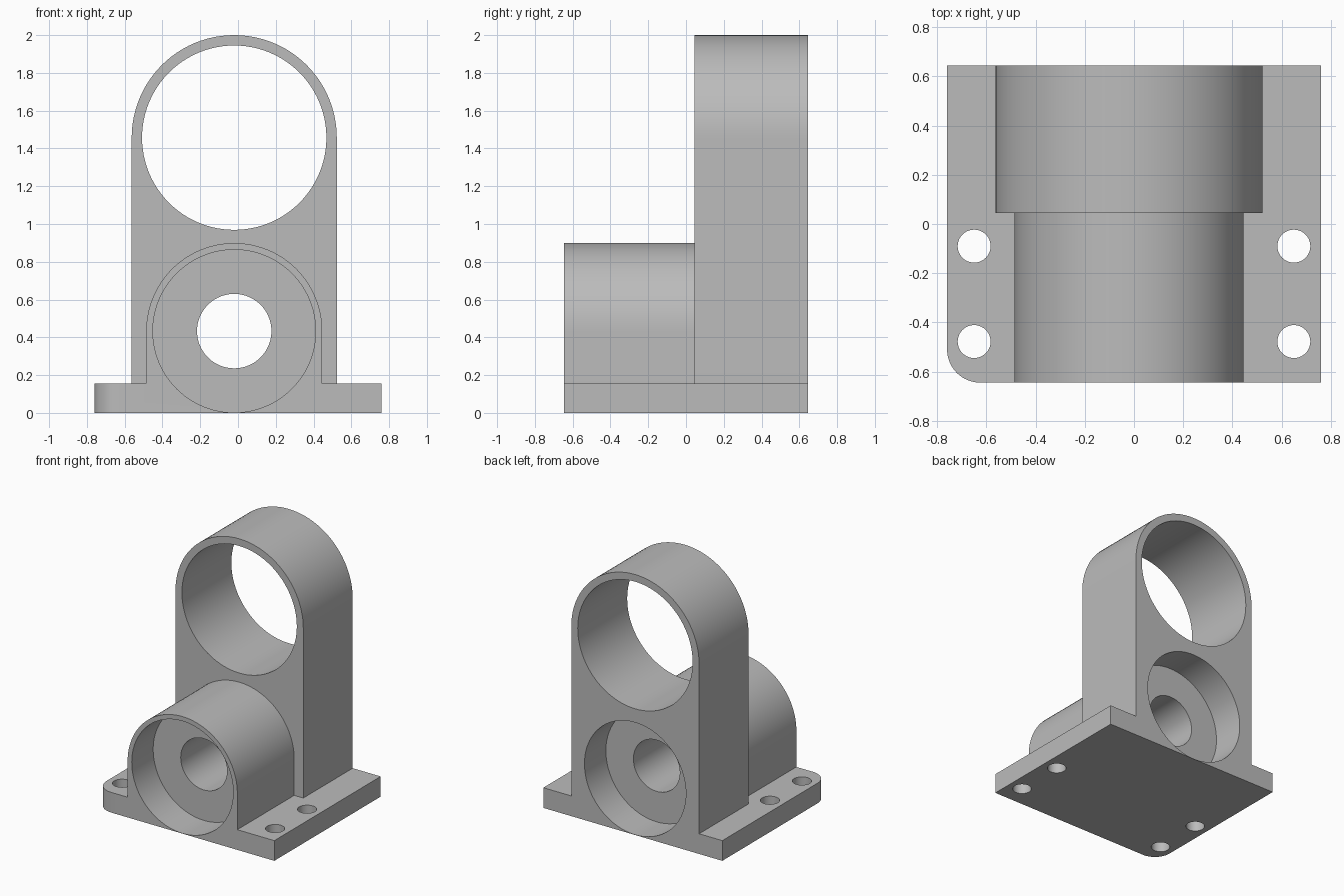
import bpy
import bmesh
from math import sin, cos, pi, radians
from mathutils import Vector

if "Cube" in bpy.data.objects:
    bpy.data.objects.remove(bpy.data.objects["Cube"], do_unlink=True)

AXIS_X = -0.02              # both bores sit slightly off centre
HALF_X, HALF_Y = 0.76, 0.645
PLATE_H = 0.155
LOW_Z, HIGH_Z = 0.433, 1.457
STEP_Y = 0.045              # front face of the tall tower
SINK = 0.06                 # arches start inside the plate

grey = bpy.data.materials.new("plain grey")
grey.use_nodes = True
COLOUR = (0.5, 0.5, 0.5, 1)
grey.diffuse_color = COLOUR
grey.node_tree.nodes["Principled BSDF"].inputs["Base Color"].default_value = COLOUR


def arc(cx, cy, r, start, end, steps):
    angles = [start + (end - start) * i / steps for i in range(steps + 1)]
    return [(cx + r * cos(a), cy + r * sin(a)) for a in angles]


def solid(name, outline, place, sweep):
    """Extrude a closed 2D outline, placed in space, along a vector."""
    bm = bmesh.new()
    face = bm.faces.new([bm.verts.new(place(u, v)) for u, v in outline])
    extruded = bmesh.ops.extrude_face_region(bm, geom=[face])["geom"]
    verts = [g for g in extruded if isinstance(g, bmesh.types.BMVert)]
    bmesh.ops.translate(bm, verts=verts, vec=Vector(sweep))
    bmesh.ops.recalc_face_normals(bm, faces=bm.faces[:])
    mesh = bpy.data.meshes.new(name)
    bm.to_mesh(mesh)
    bm.free()
    mesh.materials.append(grey)
    ob = bpy.data.objects.new(name, mesh)
    bpy.context.collection.objects.link(ob)
    return ob


def along_y(name, outline, y0, y1):
    return solid(name, outline, lambda u, v: (u, y0, v), (0, y1 - y0, 0))


def arch(name, r, z, y0, y1):
    outline = [(AXIS_X - r, SINK), (AXIS_X + r, SINK)]
    return along_y(name, outline + arc(AXIS_X, z, r, 0, pi, 48), y0, y1)


def bore(name, r, z, y0, y1):
    return along_y(name, arc(AXIS_X, z, r, 0, 2 * pi, 96)[:-1], y0, y1)


def combine(target, tool, operation):
    mod = target.modifiers.new(operation, 'BOOLEAN')
    mod.operation = operation
    mod.solver = 'EXACT'
    mod.object = tool
    bpy.context.view_layer.objects.active = target
    bpy.ops.object.modifier_apply(modifier=mod.name)
    bpy.data.objects.remove(tool, do_unlink=True)


# Mounting plate with one rounded front corner
R = 0.135
plate = [(HALF_X, -HALF_Y), (HALF_X, HALF_Y), (-HALF_X, HALF_Y)]
plate += arc(R - HALF_X, R - HALF_Y, R, pi, 1.5 * pi, 16)
bracket = solid("bearing_bracket", plate, lambda u, v: (u, v, 0), (0, 0, PLATE_H))

# Tall tower at the back and low boss at the front
combine(bracket, arch("tower", 0.543, HIGH_Z, STEP_Y, HALF_Y), 'UNION')
combine(bracket, arch("boss", 0.466, LOW_Z, -HALF_Y, STEP_Y + 0.1), 'UNION')

# Large upper bore, two counterbores and the shaft hole between them
DEPTH = 0.26
OUT = HALF_Y + 0.1
for name, r, z, y0, y1 in (
        ("upper_bore", 0.488, HIGH_Z, -0.05, OUT),
        ("front_counterbore", 0.431, LOW_Z, -OUT, DEPTH - HALF_Y),
        ("back_counterbore", 0.431, LOW_Z, HALF_Y - DEPTH, OUT),
        ("shaft_hole", 0.197, LOW_Z, -OUT, OUT)):
    combine(bracket, bore(name, r, z, y0, y1), 'DIFFERENCE')

# Four bolt holes
for x in (-0.65, 0.65):
    for y in (-0.09, -0.478):
        hole = solid("bolt_hole", arc(x, y, 0.067, 0, 2 * pi, 40)[:-1],
                     lambda u, v: (u, v, -0.1), (0, 0, PLATE_H + 0.2))
        combine(bracket, hole, 'DIFFERENCE')

# Smooth curved walls, crisp edges
for ob in bpy.context.selected_objects:
    ob.select_set(False)
bracket.select_set(True)
bpy.context.view_layer.objects.active = bracket
bpy.ops.object.shade_smooth_by_angle(angle=radians(30))
